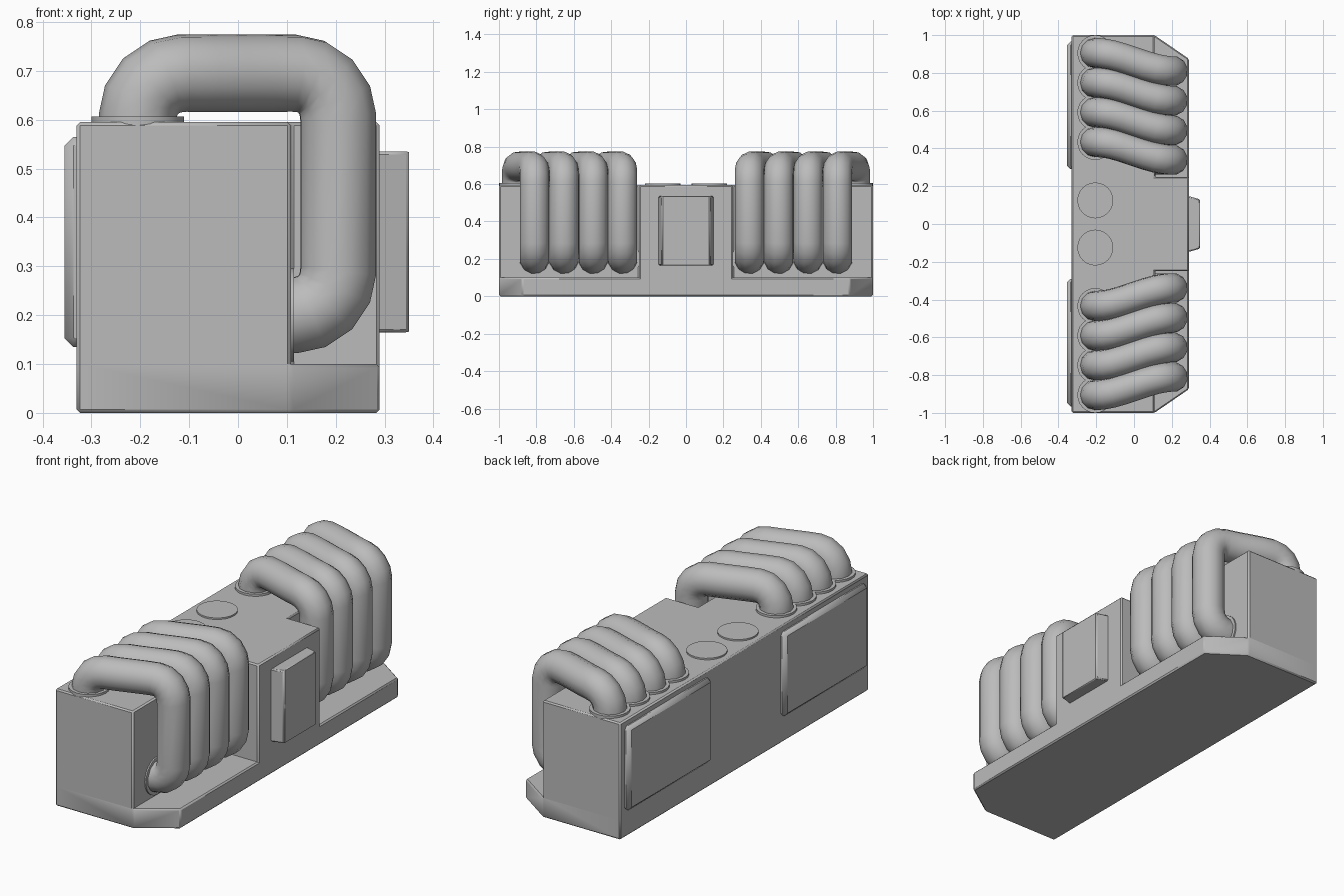
import bpy, bmesh, math
from mathutils import Matrix, Vector

if "Cube" in bpy.data.objects:
    bpy.data.objects.remove(bpy.data.objects["Cube"], do_unlink=True)

GREY = (0.5, 0.5, 0.5, 1)
mat = bpy.data.materials.new("plain grey")
mat.use_nodes = True
mat.diffuse_color = GREY
mat.node_tree.nodes["Principled BSDF"].inputs["Base Color"].default_value = GREY


def finish(name, bm, bevel=0.0, segments=1, mirror=False, copies=1):
    """Turn a bmesh into an object with optional bevel, array and mirror."""
    bmesh.ops.recalc_face_normals(bm, faces=bm.faces)
    mesh = bpy.data.meshes.new(name)
    bm.to_mesh(mesh)
    bm.free()
    return place(name, mesh, bevel, segments, mirror, copies)


def place(name, mesh, bevel=0.0, segments=1, mirror=False, copies=1):
    mesh.materials.clear()
    mesh.materials.append(mat)
    ob = bpy.data.objects.new(name, mesh)
    bpy.context.collection.objects.link(ob)
    bpy.ops.object.select_all(action="DESELECT")
    ob.select_set(True)
    bpy.context.view_layer.objects.active = ob
    bpy.ops.object.shade_smooth_by_angle(angle=math.radians(35))
    if bevel:
        m = ob.modifiers.new("soft edges", "BEVEL")
        m.width, m.segments = bevel, segments
        m.limit_method = "ANGLE"
    if copies > 1:
        m = ob.modifiers.new("row", "ARRAY")
        m.count = copies
        m.use_relative_offset = False
        m.use_constant_offset = True
        m.constant_offset_displace = (0, -PITCH, 0)
    if mirror:
        m = ob.modifiers.new("both ends", "MIRROR")
        m.use_axis = (False, True, False)
    return ob


def box(bm, lo, hi):
    lo, hi = Vector(lo), Vector(hi)
    size = Matrix.Diagonal((*(hi - lo), 1))
    return bmesh.ops.create_cube(bm, size=1, matrix=Matrix.Translation((lo + hi) / 2) @ size)["verts"]


def disc(bm, centre, radius, depth, axis="Z"):
    turn = Matrix.Rotation(math.pi / 2, 4, "Y") if axis == "X" else Matrix()
    bmesh.ops.create_cone(bm, cap_ends=True, segments=24, radius1=radius, radius2=radius,
                          depth=depth, matrix=Matrix.Translation(centre) @ turn)


def raise_faces(bm, faces, height):
    out = bmesh.ops.extrude_face_region(bm, geom=faces)["geom"]
    verts = [g for g in out if isinstance(g, bmesh.types.BMVert)]
    bmesh.ops.translate(bm, verts=verts, vec=(0, 0, height))
    return [g for g in out if isinstance(g, bmesh.types.BMFace)]


BACK, WALL, SIDE = -0.33, 0.108, 0.29    # x of the housing faces
END, STEP = 1.0, 0.25                    # y of the ends and of the central block
FLOOR, TOP = 0.1, 0.595
PITCH, PIPE, COLLAR = 0.157, 0.08, 0.095
Y_TOP, Y_WALL = 0.905, 0.81              # first pipe at the top and at the wall

# Housing: a T-shaped plan rises out of a low base with clipped corners
bm = bmesh.new()
half = [(BACK, END), (WALL, END), (WALL, STEP), (SIDE, STEP)]
plan = [bm.verts.new((x, y, 0)) for x, y in half]
plan += [bm.verts.new((x, -y, 0)) for x, y in reversed(half)]
faces = [bm.faces.new(plan)]
for s, corner in ((1, plan[1:4]), (-1, plan[4:7])):
    clip = bm.verts.new((SIDE, s * 0.875, 0))
    faces.append(bm.faces.new(corner + [clip] if s > 0 else [clip] + corner))
upper = raise_faces(bm, faces, FLOOR)
tee = max(upper, key=lambda f: len(f.verts))
raise_faces(bm, [tee], TOP - FLOOR)
finish("housing", bm, bevel=0.007)

# Coiled pipe: up from the top, over the edge, down and back into the wall
LEFT, RIGHT, HIGH, LOW, BEND = -0.205, 0.205, 0.695, 0.2, 0.09


def arc(cx, cz, start, end, steps=4):
    for i in range(steps + 1):
        a = math.radians(start + (end - start) * i / steps)
        yield cx + BEND * math.cos(a), cz + BEND * math.sin(a)


path = [(LEFT, 0.56), *arc(LEFT + BEND, HIGH - BEND, 180, 90)]
path += [(x, HIGH) for x in (-0.06, 0, 0.06)]
path += [*arc(RIGHT - BEND, HIGH - BEND, 90, 0), *arc(RIGHT - BEND, LOW + BEND, 0, -90), (0.08, LOW)]
curve = bpy.data.curves.new("pipe_path", "CURVE")
curve.dimensions = "3D"
curve.bevel_depth, curve.bevel_resolution = PIPE, 4
spline = curve.splines.new("POLY")
spline.points.add(len(path) - 1)
bottom_turn = len(path) - 7
for i, (point, (x, z)) in enumerate(zip(spline.points, path)):
    t = 1 if i > bottom_turn else min(max((x - LEFT) / (RIGHT - LEFT), 0), 1)
    t = t * t * (3 - 2 * t)
    point.co = (x, Y_TOP + (Y_WALL - Y_TOP) * t, z, 1)
guide = bpy.data.objects.new("pipe_guide", curve)
bpy.context.collection.objects.link(guide)
bpy.context.view_layer.update()
pipe_mesh = bpy.data.meshes.new_from_object(guide.evaluated_get(bpy.context.evaluated_depsgraph_get()))
bpy.data.objects.remove(guide, do_unlink=True)
place("coiled_pipes", pipe_mesh, mirror=True, copies=4)

# Collars where each pipe enters the housing
bm = bmesh.new()
disc(bm, (LEFT, Y_TOP, TOP), COLLAR, 0.022)
disc(bm, (WALL, Y_WALL, LOW), COLLAR, 0.014, "X")
finish("pipe_collars", bm, mirror=True, copies=4)

# Round caps on the central block
bm = bmesh.new()
disc(bm, (LEFT, 0.125, TOP), COLLAR, 0.016)
finish("round_caps", bm, mirror=True)

# Raised rear panels with sloping rims
bm = bmesh.new()
box(bm, (-0.355, 0.29, 0.135), (BACK + 0.02, 0.965, 0.565))
finish("rear_panels", bm, bevel=0.018, mirror=True)

# Side handle: tapered block with a sunken slot
bm = bmesh.new()
for v in box(bm, (SIDE - 0.01, -0.15, 0.165), (0.35, 0.15, 0.535)):
    if v.co.x > SIDE:
        v.co.y *= 0.87
front = max(bm.faces, key=lambda f: f.calc_center_median().x)
bmesh.ops.inset_region(bm, faces=[front], thickness=0.025)
for v in front.verts:
    v.co.y = math.copysign(0.043, v.co.y)
slot = bmesh.ops.extrude_face_region(bm, geom=[front])["geom"]
for v in slot:
    if isinstance(v, bmesh.types.BMVert):
        v.co.x -= 0.035
finish("side_handle", bm, bevel=0.006)
